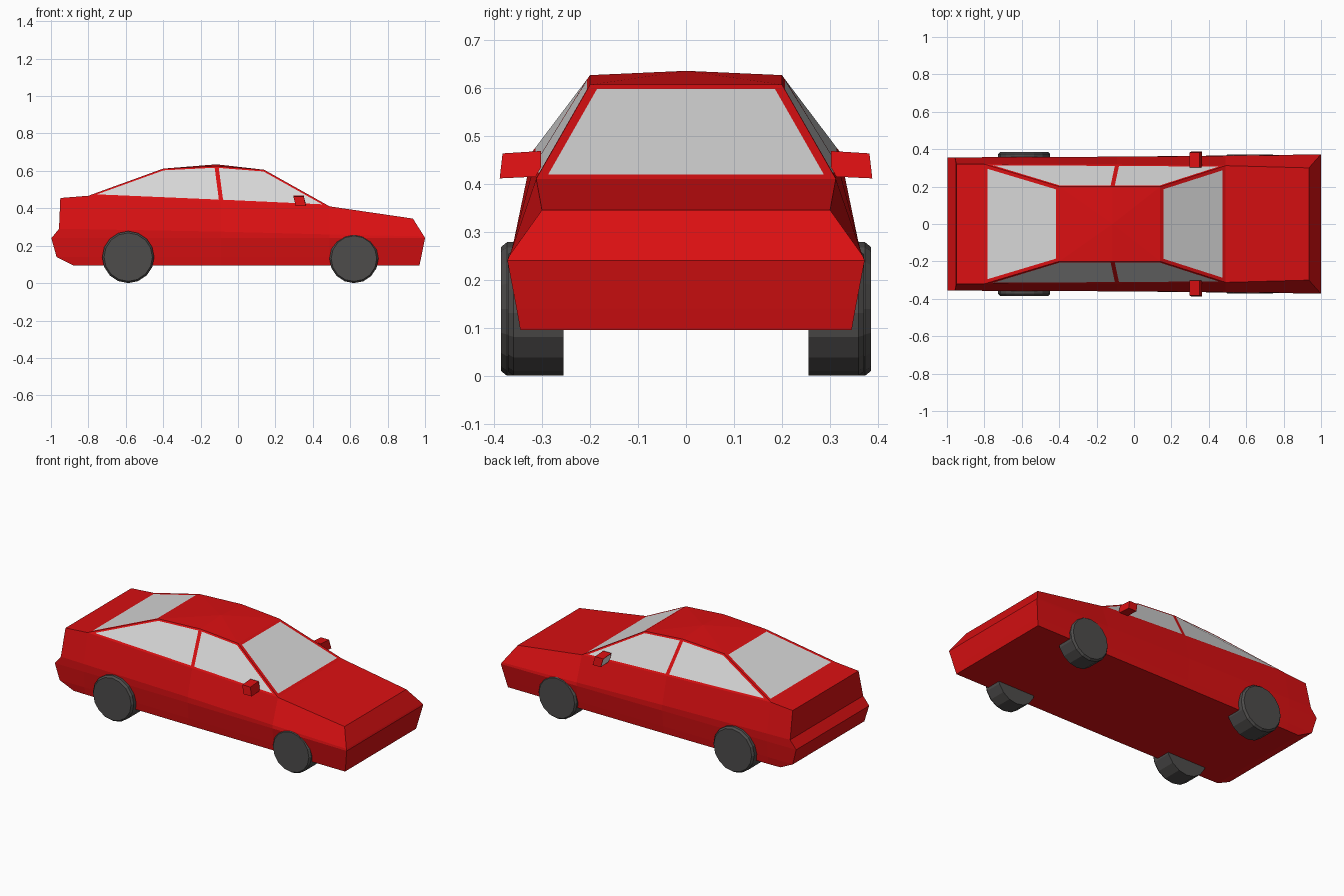
import bpy, bmesh, math
from mathutils import Vector

if "Cube" in bpy.data.objects:
    bpy.data.objects.remove(bpy.data.objects["Cube"])


def material(name, rgb):
    m = bpy.data.materials.new(name)
    m.diffuse_color = (*rgb, 1)
    m.use_nodes = True
    m.node_tree.nodes["Principled BSDF"].inputs["Base Color"].default_value = m.diffuse_color
    return m


RED = material("red paint", (0.70, 0.005, 0.006))
GLASS = material("pale glass", (0.68, 0.68, 0.68))
RUBBER = material("dark rubber", (0.075, 0.072, 0.070))


def finish(bm, name, mats):
    bmesh.ops.recalc_face_normals(bm, faces=bm.faces[:])
    me = bpy.data.meshes.new(name)
    bm.to_mesh(me)
    bm.free()
    for m in mats:
        me.materials.append(m)
    ob = bpy.data.objects.new(name, me)
    bpy.context.collection.objects.link(ob)
    return ob


# Body shell: levels from the sill up to the shoulder, five stations each
MID = [-0.80, -0.09, 0.49]
LEVELS = [  # tail x, nose x, heights, half widths (tail to nose)
    (-0.88, 0.97, [0.095] * 5, [0.34, 0.342, 0.345, 0.345, 0.345]),
    (-0.97, 0.98, [0.14] * 5, [0.348, 0.348, 0.350, 0.352, 0.353]),
    (-0.998, 1.0, [0.24] * 5, [0.355, 0.357, 0.360, 0.366, 0.372]),
    (-0.957, 0.995, [0.29, 0.288, 0.275, 0.26, 0.25], [0.355, 0.357, 0.36, 0.364, 0.368]),
    (-0.95, 0.935, [0.455, 0.467, 0.437, 0.41, 0.345], [0.32, 0.32, 0.317, 0.312, 0.30]),
]
ROOF = [(-0.40, 0.20, 0.612), (-0.115, 0.20, 0.626), (0.14, 0.20, 0.606)]

bm = bmesh.new()


def pair(x, y, z):
    return bm.verts.new((x, -y, z)), bm.verts.new((x, y, z))


rings = []
for tail, nose, zs, ys in LEVELS:
    rings.append([pair(x, y, z) for x, y, z in zip([tail, *MID, nose], ys, zs)])

for lo, hi in zip(rings, rings[1:]):
    for i in range(4):
        for s in (0, 1):
            bm.faces.new((lo[i][s], lo[i + 1][s], hi[i + 1][s], hi[i][s]))
    for e in (0, 4):
        bm.faces.new((lo[e][0], lo[e][1], hi[e][1], hi[e][0]))


def across(a, b):
    return bm.faces.new((a[0], a[1], b[1], b[0]))


# Floor, boot lid and bonnet
for i in range(4):
    across(rings[0][i], rings[0][i + 1])
top = rings[-1]
across(top[0], top[1])
across(top[3], top[4])

# Cabin on the shoulder line, with a slightly crowned roof
roof = [pair(*p) for p in ROOF]
crown = bm.verts.new((-0.115, 0, 0.635))
for end in (roof[0], roof[2]):
    bm.faces.new((end[0], end[1], crown))
    for s in (0, 1):
        bm.faces.new((end[s], crown, roof[1][s]))
screens = [across(top[1], roof[0]), across(top[3], roof[2])]
sides = []
for i in (0, 1):
    for s in (0, 1):
        sides.append(bm.faces.new((top[i + 1][s], top[i + 2][s], roof[i + 1][s], roof[i][s])))

# Windows inset into the cabin faces
bmesh.ops.recalc_face_normals(bm, faces=bm.faces[:])
bmesh.ops.inset_individual(bm, faces=screens, thickness=0.019, use_even_offset=True)
bmesh.ops.inset_individual(bm, faces=sides, thickness=0.011, use_even_offset=True)
for f in screens + sides:
    f.material_index = 1
finish(bm, "car_body", [RED, GLASS])


# Wheels: low-sided cylinders with a bevelled outer rim
def wheel(name, x, r, side, y_out):
    bm = bmesh.new()
    n = 16
    loops = []
    for rr, y in ((r, 0.255), (r, y_out - 0.012), (r * 0.93, y_out)):
        loops.append([bm.verts.new((x + rr * math.cos(2 * math.pi * k / n), side * y,
                                    r + rr * math.sin(2 * math.pi * k / n)))
                      for k in range(n)])
    for a, b in zip(loops, loops[1:]):
        for k in range(n):
            j = (k + 1) % n
            bm.faces.new((a[k], a[j], b[j], b[k]))
    bm.faces.new(loops[0])
    bm.faces.new(loops[-1])
    finish(bm, name, [RUBBER])


# Door mirrors: tapered boxes with glass facing the rear
def mirror(name, side):
    bm = bmesh.new()
    bmesh.ops.create_cube(bm, size=1)
    for v in bm.verts:
        outer, high = v.co.y > 0, v.co.z > 0
        x = 0.33 + v.co.x * 0.055 + (-0.006 if high else 0.006)
        y = (0.382 if high else 0.388) if outer else 0.302
        z = (0.463 if outer else 0.468) if high else (0.411 if outer else 0.415)
        v.co = Vector((x, side * y, z))
    bmesh.ops.recalc_face_normals(bm, faces=bm.faces[:])
    rear = min(bm.faces, key=lambda f: f.calc_center_median().x)
    bmesh.ops.inset_individual(bm, faces=[rear], thickness=0.006)
    rear.material_index = 1
    finish(bm, name, [RED, GLASS])


for side, label in ((-1, "right"), (1, "left")):
    wheel("rear_wheel_" + label, -0.587, 0.139, side, 0.385)
    wheel("front_wheel_" + label, 0.62, 0.131, side, 0.371)
    mirror("door_mirror_" + label, side)
